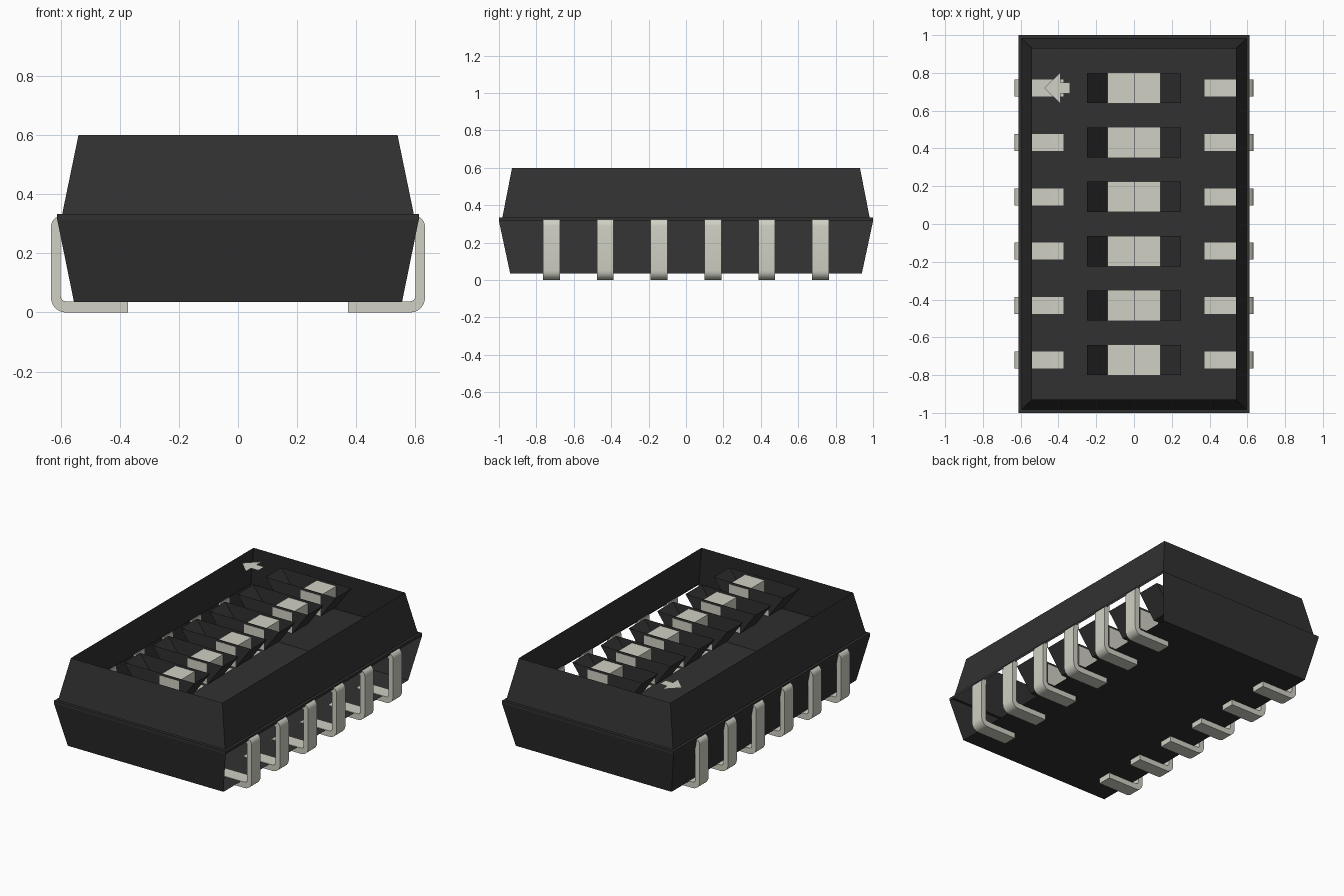
import bpy, bmesh
from math import sin, cos, pi

cube = bpy.data.objects.get("Cube")
if cube:
    bpy.data.objects.remove(cube, do_unlink=True)


def material(name, color):
    m = bpy.data.materials.new(name)
    m.use_nodes = True
    m.diffuse_color = (*color, 1)
    bsdf = m.node_tree.nodes["Principled BSDF"]
    bsdf.inputs["Base Color"].default_value = (*color, 1)
    bsdf.inputs["Roughness"].default_value = 0.6
    return m


BLACK = material("black plastic", (0.031, 0.031, 0.031))
METAL = material("pale metal", (0.63, 0.63, 0.555))


def finish(bm, name, mat):
    mesh = bpy.data.meshes.new(name)
    bm.to_mesh(mesh)
    bm.free()
    mesh.materials.append(mat)
    ob = bpy.data.objects.new(name, mesh)
    bpy.context.collection.objects.link(ob)
    return ob


def extrude_xz(name, profile, y, half, mat):
    """Solid made by extruding an x-z outline along y."""
    bm = bmesh.new()
    face = bm.faces.new([bm.verts.new((x, y - half, z)) for x, z in profile])
    ext = bmesh.ops.extrude_face_region(bm, geom=[face])["geom"]
    verts = [v for v in ext if isinstance(v, bmesh.types.BMVert)]
    bmesh.ops.translate(bm, verts=verts, vec=(0, 2 * half, 0))
    bmesh.ops.recalc_face_normals(bm, faces=bm.faces)
    return finish(bm, name, mat)


# Housing shell: stacked rectangles, open at the top and at the lower +x side
bm = bmesh.new()
rings = []
for hx, hy, z in [(0.555, 0.94, 0.035), (0.612, 1, 0.315), (0.612, 1, 0.333),
                  (0.595, 0.982, 0.333), (0.54, 0.93, 0.6)]:
    rings.append([bm.verts.new((sx * hx, sy * hy, z))
                  for sx, sy in [(-1, -1), (1, -1), (1, 1), (-1, 1)]])
bm.faces.new(rings[0][::-1])
for level, (a, b) in enumerate(zip(rings, rings[1:])):
    for i in range(4):
        if level == 0 and i == 1:
            continue
        j = (i + 1) % 4
        bm.faces.new((a[i], a[j], b[j], b[i]))
finish(bm, "housing", BLACK)


def arc(cx, cz, r, start, end, steps=6):
    return [(cx + r * cos(start + (end - start) * k / steps),
             cz + r * sin(start + (end - start) * k / steps))
            for k in range(steps + 1)]


# Lead outline: short stub at the top, upright, rounded heel and flat foot
outer = arc(0.595, 0.29, 0.038, pi / 2, 0) + arc(0.583, 0.05, 0.05, 0, -pi / 2)
inner = arc(0.583, 0.055, 0.017, -pi / 2, 0) + arc(0.592, 0.285, 0.008, 0, pi / 2)
lead = outer + [(0.372, 0), (0.372, 0.038)] + inner

# Pocket outline: flat floor between two ramps
TOP, FLOOR = 0.6, 0.45
pocket = [(-0.25, TOP), (-0.14, FLOOR), (0.14, FLOOR), (0.25, TOP)]

# Slider outline: raised half towards +x, low half towards -x
slider = [(-0.14, FLOOR + 0.002), (0.14, FLOOR + 0.002), (0.14, 0.585),
          (0, 0.585), (0, 0.49), (-0.14, 0.49)]

for n in range(6):
    y = -0.72 + 0.288 * n
    for side, label in [(1, "left"), (-1, "right")]:
        ob = extrude_xz(f"lead_{label}_{n + 1}", [(side * x, z) for x, z in lead],
                        y, 0.045, METAL)
        bpy.context.view_layer.objects.active = ob
        ob.select_set(True)
        bpy.ops.object.shade_smooth_by_angle()
        ob.select_set(False)
    ob = extrude_xz(f"pocket_{n + 1}", pocket, y, 0.08, BLACK)
    # open the mouth of the pocket
    bm = bmesh.new()
    bm.from_mesh(ob.data)
    mouth = [f for f in bm.faces if all(v.co.z > TOP - 0.01 for v in f.verts)]
    bmesh.ops.delete(bm, geom=mouth, context="FACES")
    bmesh.ops.reverse_faces(bm, faces=bm.faces)
    bm.to_mesh(ob.data)
    bm.free()
    extrude_xz(f"slider_{n + 1}", slider, y, 0.0815, METAL)

# Arrow plate marking the first switch
bm = bmesh.new()
half = [(-0.475, 0), (-0.39, 0.083), (-0.39, 0.03), (-0.338, 0.03)]
outline = half + [(x, -y) for x, y in half[:0:-1]]
face = bm.faces.new([bm.verts.new((x, 0.72 + y, TOP)) for x, y in outline])
face.normal_update()
if face.normal.z < 0:
    face.normal_flip()
finish(bm, "arrow_mark", METAL)
